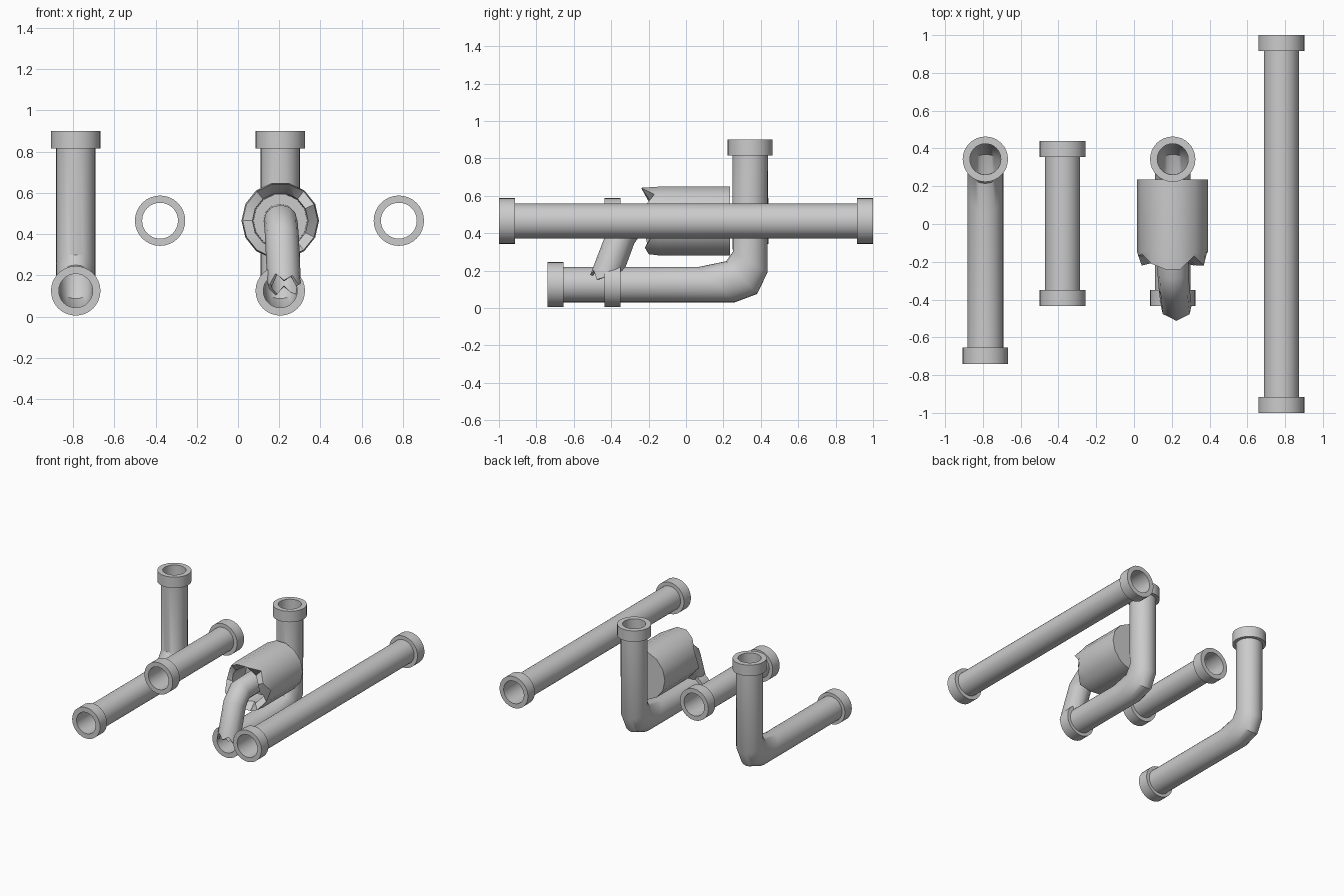
import bpy, bmesh
from math import sin, cos, pi, radians
from mathutils import Vector as V

if "Cube" in bpy.data.objects:
    bpy.data.objects.remove(bpy.data.objects["Cube"])

X = V((1, 0, 0))


def loft(name, rings, n=32, closed=True, jag=None, angle=32):
    """Skin rings (centre, u, v); closed joins last ring to first, otherwise caps ends.
    jag maps ring index -> (list of offsets, direction)."""
    bm = bmesh.new()
    loops = []
    for i, (c, u, v) in enumerate(rings):
        row = []
        for k in range(n):
            a = 2 * pi * k / n
            p = c + u * cos(a) + v * sin(a)
            if jag and i in jag:
                p = p + jag[i][1] * jag[i][0][k % len(jag[i][0])]
            row.append(bm.verts.new(p))
        loops.append(row)
    pairs = list(zip(loops, loops[1:]))
    if closed:
        pairs.append((loops[-1], loops[0]))
    else:
        bm.faces.new(loops[0])
        bm.faces.new(loops[-1])
    for a, b in pairs:
        for k in range(n):
            j = (k + 1) % n
            bm.faces.new((a[k], a[j], b[j], b[k]))
    bmesh.ops.recalc_face_normals(bm, faces=bm.faces)
    me = bpy.data.meshes.new(name)
    bm.to_mesh(me)
    bm.free()
    ob = bpy.data.objects.new(name, me)
    bpy.context.collection.objects.link(ob)
    bpy.ops.object.select_all(action='DESELECT')
    ob.select_set(True)
    bpy.context.view_layer.objects.active = ob
    bpy.ops.object.shade_smooth_by_angle(angle=radians(angle))
    return ob


def ring_y(x, y, z, r):
    return V((x, y, z)), X * r, V((0, 0, r))


def ring_z(x, y, z, r):
    return V((x, y, z)), X * r, V((0, -r, 0))


def skew(x, lo, hi, s=1.0):
    """Mitre ring between an outer (lo) and inner (hi) bend point in the yz plane."""
    lo, hi = V((x, *lo)), V((x, *hi))
    return (lo + hi) / 2, X * 0.095 * s, (hi - lo) / 2 * s


def straight_pipe(name, x, y0, y1, z=0.465, r=0.093, rc=0.122, ri=0.087, cl=0.085):
    prof = [(y0, ri), (y0, rc), (y0 + cl, rc), (y0 + cl, r),
            (y1 - cl, r), (y1 - cl, rc), (y1, rc), (y1, ri)]
    loft(name, [ring_y(x, y, z, q) for y, q in prof])


def elbow_pipe(name, x, y0, z=0.125, yv=0.343, top=0.90, r=0.095, rc=0.12, ri=0.082, cl=0.085):
    bends = [((0.26, 0.03), (0.07, 0.22)),
             ((0.38, 0.075), (0.215, 0.25)),
             ((0.436, 0.19), (0.25, 0.30))]
    s = ri / r
    rings = [ring_y(x, y0, z, ri), ring_y(x, y0, z, rc),
             ring_y(x, y0 + cl, z, rc), ring_y(x, y0 + cl, z, r)]
    rings += [skew(x, *b) for b in bends]
    rings += [ring_z(x, yv, top - cl, r), ring_z(x, yv, top - cl, rc),
              ring_z(x, yv, top, rc), ring_z(x, yv, top, ri)]
    rings += [skew(x, *b, s) for b in reversed(bends)]
    loft(name, rings)


# Intact pipes
elbow_pipe("elbow_pipe_long", -0.787, -0.74)
elbow_pipe("elbow_pipe_short", 0.205, -0.435)
straight_pipe("straight_pipe_short", -0.378, -0.435, 0.44)
straight_pipe("straight_pipe_long", 0.78, -1.0, 1.0)

# Burst casing with a torn front rim and closed back
cx, cz = 0.205, 0.465
Y = V((0, 1, 0))
rim = [0.07, 0.0, 0.05, -0.02, -0.02, 0.01, 0.06, 0.05, 0.0, 0.02, 0.03, 0.02, 0.0, 0.04]
loft("burst_casing", [ring_y(cx, 0.235, cz, 0.188), ring_y(cx, -0.15, cz, 0.188),
                      ring_y(cx, -0.22, cz, 0.182), ring_y(cx, -0.20, cz, 0.135),
                      ring_y(cx, -0.02, cz, 0.13)],
     n=14, closed=False, jag={2: (rim, Y), 3: (rim[3:] + rim[:3], Y)})

# Bent inner tube hanging out of the casing, torn at its lower end
R, Ri = 0.082, 0.066
path = [((0.205, 0.0, 0.465), (0, 0, 1)),
        ((0.207, -0.27, 0.462), (0, -0.25, 1)),
        ((0.213, -0.345, 0.39), (0, -0.75, 0.5)),
        ((0.223, -0.43, 0.165), (0, -0.9, 0.35))]
outer = [(V(c), X * R, V(v).normalized() * R) for c, v in path]
inner = [(c, u * Ri / R, v * Ri / R) for c, u, v in reversed(outer)]
tear = [0.0, 0.03, -0.01, 0.02, -0.02, 0.03, 0.0, 0.02, 0.04, -0.01, 0.03, 0.05]
down = V((0.02, -0.3, -0.9))
loft("torn_inner_tube", outer + inner, n=12, jag={3: (tear, down), 4: (tear, down)}, angle=40)
